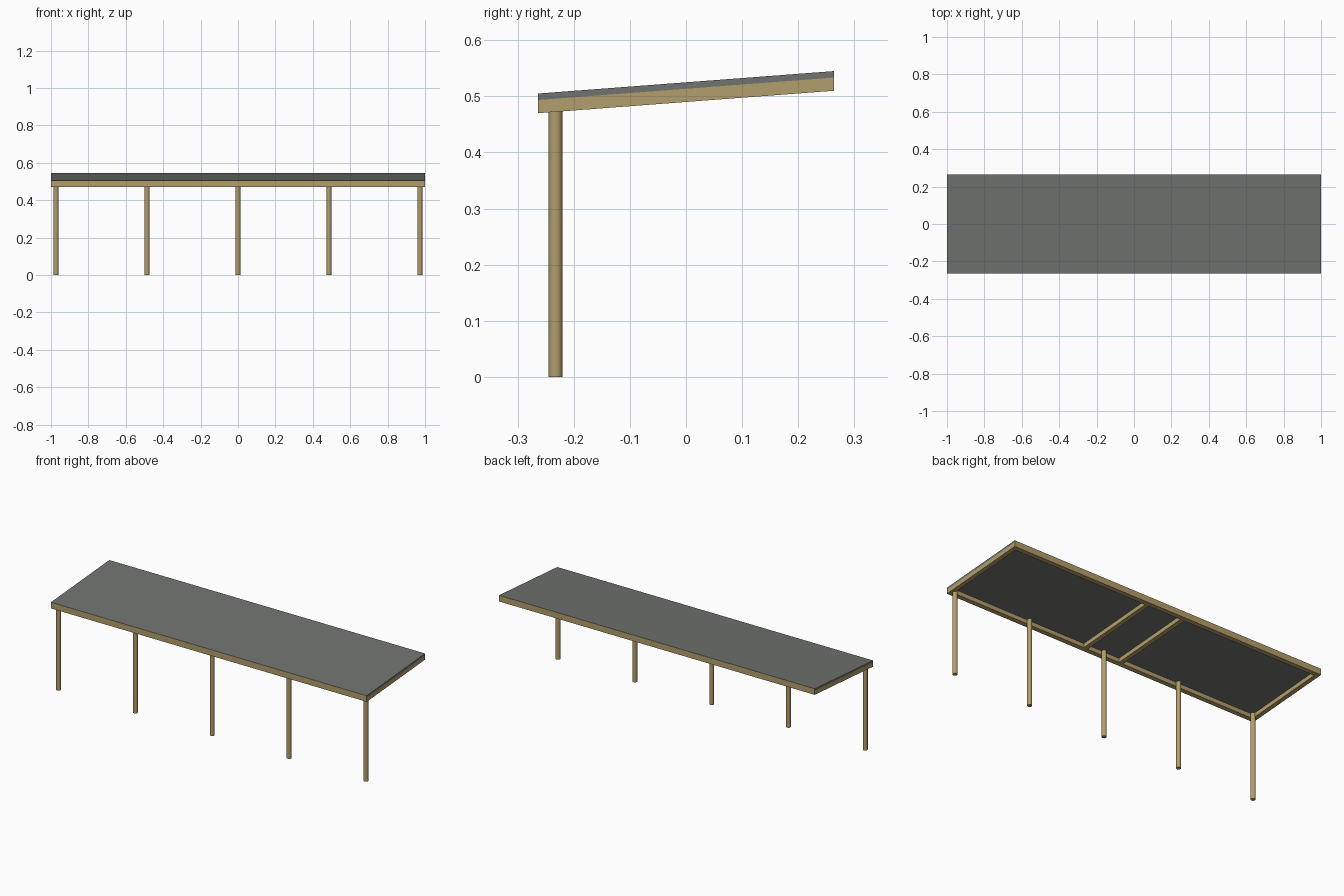
import bpy, bmesh, math

if "Cube" in bpy.data.objects:
    bpy.data.objects.remove(bpy.data.objects["Cube"])

SLOPE = 0.0758           # roof rise per unit of y
HX, HY = 1.0, 0.264      # half size of the roof
Z_LOW, Z_MID, Z_TOP = 0.49, 0.5135, 0.525   # heights at y = 0
BEAM = 0.025


def material(name, rgb):
    m = bpy.data.materials.new(name)
    m.diffuse_color = (*rgb, 1)
    m.use_nodes = True
    m.node_tree.nodes["Principled BSDF"].inputs["Base Color"].default_value = m.diffuse_color
    return m


wood = material("light wood", (0.45, 0.345, 0.15))
grey = material("grey roofing", (0.165, 0.172, 0.162))


def finish(name, bm, mats):
    me = bpy.data.meshes.new(name)
    bm.to_mesh(me)
    bm.free()
    for m in mats:
        me.materials.append(m)
    ob = bpy.data.objects.new(name, me)
    bpy.context.collection.objects.link(ob)
    return ob


def sloped_box(name, x0, x1, y0, y1, z0, z1, mats):
    """Box sheared so it follows the roof pitch, with upright ends."""
    bm = bmesh.new()
    bmesh.ops.create_cube(bm, size=1)
    for v in bm.verts:
        v.co.x = x1 if v.co.x > 0 else x0
        v.co.y = y1 if v.co.y > 0 else y0
        v.co.z = (z1 if v.co.z > 0 else z0) + SLOPE * v.co.y
    bm.normal_update()
    # long front and back edges take the second material, if there is one
    if len(mats) > 1:
        for f in bm.faces:
            f.material_index = 1 if abs(f.normal.y) > 0.9 else 0
    return finish(name, bm, mats)


# Roof sheet with wooden long edges
sloped_box("roof_sheet", -HX, HX, -HY, HY, Z_MID, Z_TOP, [grey, wood])

# Long beams under front and back edges
sloped_box("front_beam", -HX, HX, -HY, -HY + BEAM, Z_LOW, Z_MID, [wood])
sloped_box("back_beam", -HX, HX, HY - BEAM, HY, Z_LOW, Z_MID, [wood])

# End beams and the two middle rafters
inner = HY - BEAM
for name, x in (("left_end_beam", -HX + BEAM / 2), ("right_end_beam", HX - BEAM / 2),
                ("left_rafter", -0.115), ("right_rafter", 0.115)):
    sloped_box(name, x - BEAM / 2, x + BEAM / 2, -inner, inner, Z_LOW, Z_MID, [wood])

# Row of round posts along the front
POST_H = 0.497
for i in range(5):
    bm = bmesh.new()
    bmesh.ops.create_cone(bm, cap_ends=True, segments=16, radius1=0.0127,
                          radius2=0.0127, depth=POST_H)
    bmesh.ops.translate(bm, verts=bm.verts,
                        vec=((i - 2) * 0.4865, -0.2325, POST_H / 2))
    post = finish(f"post_{i + 1}", bm, [wood])
    bpy.ops.object.select_all(action='DESELECT')
    post.select_set(True)
    bpy.context.view_layer.objects.active = post
    bpy.ops.object.shade_smooth_by_angle(angle=math.radians(40))
